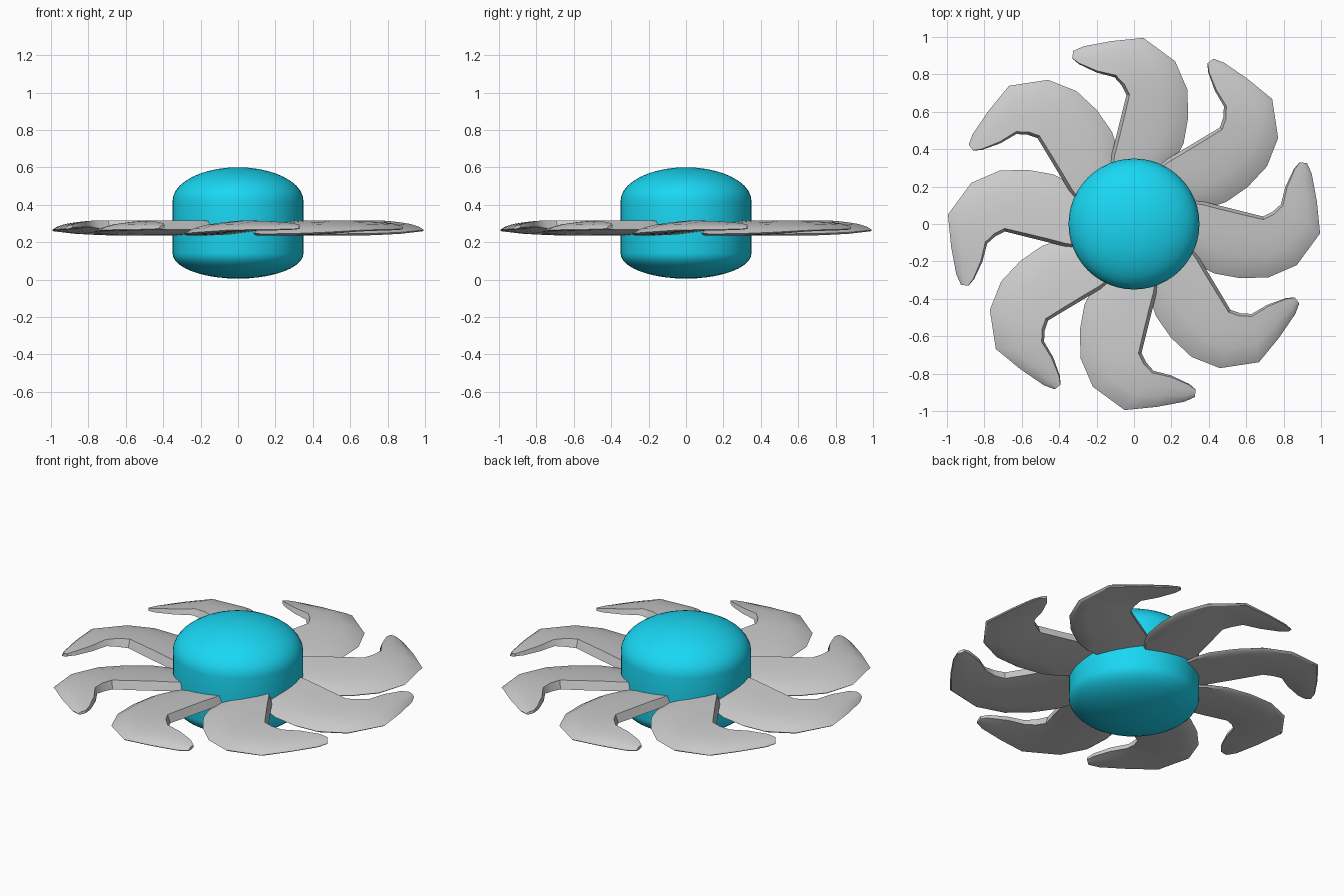
import bpy, bmesh, math
from mathutils import Vector, Matrix

if "Cube" in bpy.data.objects:
    bpy.data.objects.remove(bpy.data.objects["Cube"])


def make_object(name, bm, angle):
    bmesh.ops.recalc_face_normals(bm, faces=bm.faces)
    mesh = bpy.data.meshes.new(name)
    bm.to_mesh(mesh)
    bm.free()
    ob = bpy.data.objects.new(name, mesh)
    bpy.context.collection.objects.link(ob)
    bpy.ops.object.select_all(action='DESELECT')
    ob.select_set(True)
    bpy.context.view_layer.objects.active = ob
    bpy.ops.object.shade_smooth_by_angle(angle=math.radians(angle))
    return ob


# Hub: lathed drum with domed top and bottom
R, SEG, N = 0.35, 48, 10
profile = []
for i in range(N + 1):
    a = math.pi / 2 * i / N
    profile.append((R * math.sin(a), 0.14 - 0.135 * math.cos(a)))
for i in range(N + 1):
    a = math.pi / 2 * i / N
    profile.append((R * math.cos(a), 0.42 + 0.18 * math.sin(a)))
bm = bmesh.new()
pts = [bm.verts.new((r, 0, z)) for r, z in profile]
edges = [bm.edges.new(p) for p in zip(pts, pts[1:])]
bmesh.ops.spin(bm, geom=pts + edges, axis=(0, 0, 1), cent=(0, 0, 0),
               angle=2 * math.pi, steps=SEG)
bmesh.ops.remove_doubles(bm, verts=bm.verts, dist=0.0005)
hub = make_object("hub", bm, 35)
blue = bpy.data.materials.new("hub_blue")
blue.diffuse_color = (0.01, 0.68, 0.90, 1)
blue.use_nodes = True
blue.node_tree.nodes["Principled BSDF"].inputs["Base Color"].default_value = blue.diffuse_color
hub.data.materials.append(blue)

# Blade stations: hooked-side x, y, then swept-side x, y, low edge z, high edge z
stations = [
    (0.28, 0.13, 0.26, -0.15, 0.240, 0.312),
    (0.37, 0.12, 0.35, -0.225, 0.236, 0.315),
    (0.45, 0.10, 0.43, -0.265, 0.235, 0.316),
    (0.57, 0.07, 0.57, -0.29, 0.235, 0.316),
    (0.69, 0.04, 0.72, -0.285, 0.237, 0.316),
    (0.74, 0.065, 0.87, -0.22, 0.244, 0.316),
    (0.785, 0.105, 0.995, -0.05, 0.258, 0.314),
    (0.81, 0.20, 0.978, 0.12, 0.262, 0.310),
    (0.855, 0.295, 0.95, 0.27, 0.265, 0.302),
    (0.885, 0.33, 0.925, 0.325, 0.270, 0.293),
]
# Cross-section: position across the blade, pitch factor, thickness offset
section = [(0.05, 0.0, 0.0), (0.35, 0.12, 0.0), (0.65, 0.30, 0.0),
           (0.88, 0.58, 0.0), (1.0, 0.88, 0.0),
           (0.96, 1.0, 0.0), (0.75, 1.0, 0.0), (0.45, 0.92, 0.0),
           (0.18, 0.75, 0.0), (0.0, 0.60, 0.0)]


def make_blade(name, turn):
    bm = bmesh.new()
    rings = []
    for px, py, qx, qy, low, high in stations:
        p, q = Vector((px, py, 0)), Vector((qx, qy, 0))
        ring = []
        for t, drop, _ in section:
            v = p.lerp(q, t)
            v.z = high + (low - high) * drop
            ring.append(bm.verts.new(v))
        rings.append(ring)
    n = len(section)
    for a, b in zip(rings, rings[1:]):
        for i in range(n):
            j = (i + 1) % n
            bm.faces.new((a[i], a[j], b[j], b[i]))
    bm.faces.new(rings[0])
    bm.faces.new(rings[-1])
    bm.transform(Matrix.Rotation(turn, 4, 'Z'))
    return make_object(name, bm, 35)


# Eight overlapping blades
for k in range(8):
    make_blade(f"blade_{k + 1}", k * math.pi / 4)
